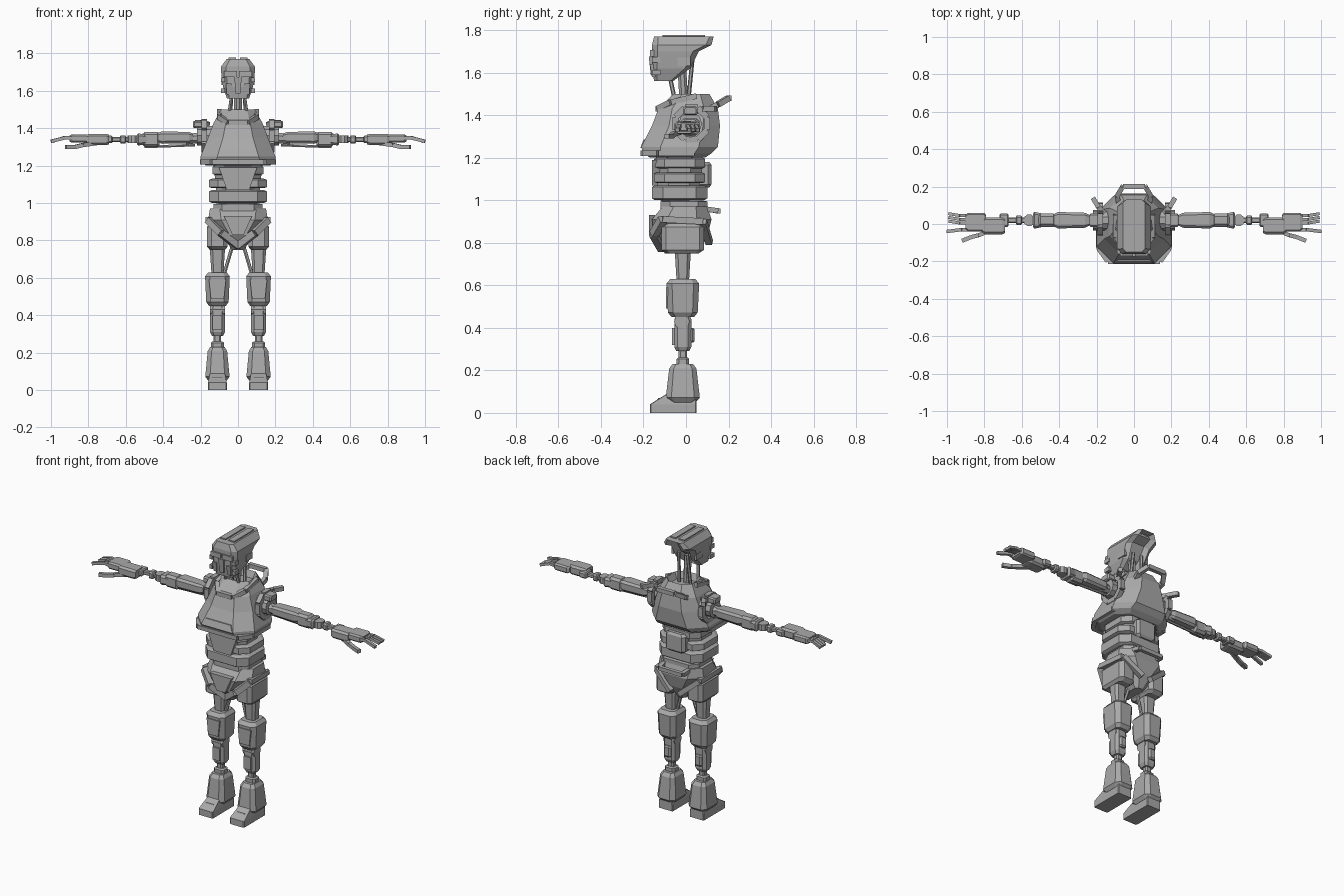
import bpy
import bmesh
import math
from mathutils import Vector, Matrix

default_cube = bpy.data.objects.get("Cube")
if default_cube:
    bpy.data.objects.remove(default_cube, do_unlink=True)

grey = bpy.data.materials.new("plain grey")
grey.use_nodes = True
grey.diffuse_color = (.4, .4, .4, 1)
grey.node_tree.nodes["Principled BSDF"].inputs["Base Color"].default_value = grey.diffuse_color


def finish(name, bm, mirrored):
    """Turn a bmesh into a flat shaded object, optionally mirrored to the right side."""
    bmesh.ops.recalc_face_normals(bm, faces=bm.faces)
    mesh = bpy.data.meshes.new(name)
    bm.to_mesh(mesh)
    bm.free()
    mesh.materials.append(grey)
    obj = bpy.data.objects.new(name, mesh)
    bpy.context.collection.objects.link(obj)
    if mirrored:
        obj.modifiers.new("mirror", "MIRROR").use_mirror_merge = False
    return obj


def skin(name, sections, axis, cut, mirrored):
    """Skin chamfered rectangles, each given as position, middle and size, along an axis."""
    bm = bmesh.new()
    loops = []
    for position, middle, size in sections:
        wide, deep = size[0] / 2, size[1] / 2
        corner = cut * min(size)
        quarter = [(wide, deep - corner), (wide - corner, deep)]
        outline = quarter + [(-a, b) for a, b in reversed(quarter)]
        outline += [(-a, -b) for a, b in outline]
        placed = [(a + middle[0], b + middle[1]) for a, b in outline]
        loops.append([bm.verts.new((a, b, position) if axis == "z" else (position, a, b)) for a, b in placed])
    for low, high in zip(loops, loops[1:]):
        for i in range(len(low)):
            bm.faces.new((low[i - 1], low[i], high[i], high[i - 1]))
    bm.faces.new(loops[0])
    bm.faces.new(loops[-1])
    return finish(name, bm, mirrored)


def body(name, rings, x=0, cut=.25):
    """Upright shell from rings of height, half width, front and back."""
    sections = [(height, (x, (front + back) / 2), (half * 2, back - front)) for height, half, front, back in rings]
    return skin(name, sections, "z", cut, x != 0)


def armor(name, low, high, middle, size, flare=1, axis="z", mirrored=True, pinch=.75, edge=.12):
    """Chamfered limb block with pinched ends; flare scales the far end."""
    steps = ((0, pinch), (edge, 1), (1 - edge, flare), (1, flare * pinch))
    sections = [(low + (high - low) * t, middle, Vector(size) * scale) for t, scale in steps]
    return skin(name, sections, axis, .2, mirrored)


def leg(name, low, high, width, depth, flare=1, shift=0):
    return armor(name, low, high, (.11, shift - .015), (width, depth), flare)


def arm(name, start, end, depth, height, flare=1, lift=0):
    return armor(name, start, end, (.02, 1.34 + lift), (depth, height), flare, axis="x")


def bar(name, start, end, radius, sides=4, mirrored=True):
    """Straight strut or joint pin between two points."""
    start, end = Vector(start), Vector(end)
    span = end - start
    grow = math.sqrt(2) if sides == 4 else 1
    turn = span.to_track_quat("Z", "Y").to_matrix().to_4x4()
    place = Matrix.Translation((start + end) / 2) @ turn @ Matrix.Rotation(math.pi / sides, 4, "Z")
    bm = bmesh.new()
    bmesh.ops.create_cone(bm, cap_ends=True, segments=sides, radius1=radius * grow,
                          radius2=radius * grow, depth=span.length, matrix=place)
    return finish(name, bm, mirrored)


def chain(name, points, radius):
    """Run of square struts through several points."""
    for start, end in zip(points, points[1:]):
        bar(name, start, end, radius)


def block(name, middle, size, top=1, lean=0, mirrored=True):
    """Box whose upper edge is scaled in width and leaned backward."""
    bm = bmesh.new()
    bmesh.ops.create_cube(bm, size=1)
    for vert in bm.verts:
        raised = vert.co.z > 0
        vert.co *= Vector(size)
        if raised:
            vert.co.x *= top
            vert.co.y += lean
        vert.co += Vector(middle)
    return finish(name, bm, mirrored)


def recess(obj, rule, thickness, depth):
    """Sink the faces whose normal passes a rule."""
    bm = bmesh.new()
    bm.from_mesh(obj.data)
    bm.normal_update()
    chosen = [face for face in bm.faces if rule(face.normal)]
    bmesh.ops.inset_region(bm, faces=chosen, thickness=thickness, depth=-depth)
    bm.to_mesh(obj.data)
    bm.free()


# Head: hood with hollow rear, face ridges and crown panels
head = body("head", [(1.56, .06, -.15, -.06), (1.62, .08, -.16, .02), (1.7, .09, -.16, .06),
                     (1.73, .09, -.16, .12), (1.77, .06, -.15, .13)], cut=.15)
recess(head, lambda n: n.y > .3 and n.z < -.1 and abs(n.x) < .3, .015, .04)
block("crown_panel", middle=(.03, -.01, 1.77), size=(.04, .2, .015))
block("brow", middle=(.04, -.16, 1.69), size=(.07, .02, .03))
block("nose", middle=(0, -.155, 1.63), size=(.025, .02, .09), top=1.6, lean=-.01, mirrored=False)
block("cheek", middle=(.05, -.15, 1.61), size=(.02, .02, .06), top=1.5, lean=-.01)
block("temple_plate", middle=(.08, -.01, 1.65), size=(.015, .06, .04))
for height in (1.6, 1.66):
    block("jaw_clip", middle=(.08, -.14, height), size=(.02, .04, .025))

# Neck: centre column and tendons
bar("neck_column", (0, -.01, 1.46), (0, -.02, 1.63), radius=.022, sides=8, mirrored=False)
bar("front_neck_tendon", (.05, -.05, 1.46), (.03, -.08, 1.6), radius=.01, sides=6)
bar("rear_neck_tendon", (.04, .01, 1.46), (.03, .03, 1.66), radius=.01, sides=6)

# Chest shell with collar, vent, lower lip and handle
chest = body("chest", [(1.2, .17, -.17, .09), (1.22, .2, -.2, .12), (1.25, .2, -.21, .15),
                       (1.35, .16, -.16, .16), (1.43, .13, -.13, .15), (1.5, .09, -.06, .11)])
recess(chest, lambda n: n.z > .9, .02, .04)
block("chest_vent", middle=(0, -.2, 1.265), size=(.22, .03, .04), top=.8, lean=.015, mirrored=False)
chain("collar", [(0, -.13, 1.43), (.05, -.13, 1.43), (.1, -.07, 1.46), (.1, .05, 1.49)], radius=.013)
chain("chest_lip", [(0, -.2, 1.22), (.14, -.2, 1.22), (.19, -.13, 1.22), (.19, .04, 1.22)], radius=.013)
chain("carry_handle", [(.08, .1, 1.42), (.09, .15, 1.45), (.06, .2, 1.48), (0, .2, 1.48)], radius=.013)

# Waist: core, belly plate, rib bands and back pack
waist = (0, -.03)
body("waist_core", [(.96, .07, -.08, .05), (1.01, .11, -.13, .06), (1.2, .13, -.14, .08)])
block("belly_plate", middle=(0, -.14, 1.13), size=(.12, .04, .12), top=1.7, mirrored=False)
armor("lower_rib_band", 1, 1.07, waist, (.31, .26), mirrored=False, pinch=.9)
armor("middle_rib_band", 1.08, 1.13, waist, (.31, .24), mirrored=False, pinch=.9)
armor("rib_roof", 1.15, 1.2, waist, (.27, .24), mirrored=False, pinch=.9)
armor("back_pack", 1.06, 1.18, (0, .08), (.14, .08), mirrored=False)

# Pelvis: belt, tapered bowl, angled guards and rear bracket
armor("belt", .95, 1, (0, -.01), (.26, .22), mirrored=False)
body("pelvis", [(.75, .03, -.1, .06), (.83, .09, -.15, .1), (.91, .16, -.16, .12), (.97, .15, -.11, .1)])
block("groin_plate", middle=(0, -.16, .88), size=(.06, .03, .1), top=2.5, mirrored=False)
chain("front_guard", [(0, -.11, .77), (.09, -.15, .84), (.16, -.11, .91)], radius=.018)
chain("rear_guard", [(.16, -.11, .91), (.15, .08, .9), (.03, .11, .8)], radius=.015)
chain("rear_bracket", [(.09, .08, .96), (.08, .15, .95), (0, .15, .95)], radius=.012)

# Legs
leg("hip", .75, .89, width=.11, depth=.2)
leg("thigh", .6, .86, width=.065, depth=.06, flare=1.4)
bar("thigh_rod", (.03, -.01, .77), (.08, -.02, .6), radius=.01, sides=6)
leg("knee_guard", .45, .63, width=.12, depth=.14, flare=1.1)
block("knee_plate", middle=(.11, -.085, .54), size=(.07, .02, .1), top=1.3)
bar("knee_joint", (.07, -.02, .43), (.15, -.02, .43), radius=.036, sides=10)
leg("shin", .29, .46, width=.08, depth=.08)
block("shin_plate", middle=(.11, -.055, .36), size=(.05, .02, .08))
leg("calf_block", .33, .4, width=.05, depth=.05, shift=.03)
leg("ankle_cuff", .2, .26, width=.07, depth=.06)
leg("ankle", .2, .3, width=.04, depth=.04)
leg("boot", .05, .23, width=.13, depth=.16, flare=.8)
body("foot", [(0, .05, -.17, .05), (.04, .05, -.17, .05), (.09, .04, -.09, .05)], x=.11, cut=.05)
block("toe_cap", middle=(.11, -.13, .04), size=(.07, .06, .06), top=.8, lean=.03)

# Shoulders: eight sided frame around a round joint, with a cap and rear fin
corners = [math.pi * (i + .5) / 4 for i in range(9)]
chain("shoulder_frame", [(.18, .025 + .08 * math.cos(a), 1.36 + .08 * math.sin(a)) for a in corners], radius=.015)
bar("shoulder_joint", (.12, .02, 1.36), (.22, .02, 1.36), radius=.055, sides=10)
bar("shoulder_pin", (.2, .02, 1.35), (.28, .02, 1.34), radius=.03, sides=8)
chain("shoulder_fin", [(.16, .06, 1.42), (.19, .09, 1.43), (.22, .14, 1.43)], radius=.013)
arm("shoulder_cap", .18, .24, depth=.07, height=.04, lift=.08)

# Arms
arm("upper_arm", .24, .43, depth=.08, height=.06, flare=1.1, lift=.01)
bar("arm_rod", (.23, .02, 1.31), (.5, .02, 1.3), radius=.008, sides=6)
arm("elbow", .42, .51, depth=.07, height=.08)
arm("elbow_flare", .48, .54, depth=.07, height=.05, flare=1.3)
bar("elbow_joint", (.56, .02, 1.32), (.56, .02, 1.36), radius=.032, sides=10)
arm("forearm_rod", .53, .7, depth=.03, height=.025)
arm("forearm_cuff", .6, .63, depth=.05, height=.045)
arm("wrist_cuff", .67, .72, depth=.07, height=.04)

# Hands: palm, three fanned fingers and two forward digits
armor("wrist", .69, .81, (-.01, 1.34), (.09, .06), axis="x", pinch=.85)
armor("palm", .79, .9, (.01, 1.345), (.1, .045), axis="x")
for spread in range(3):
    root = Vector((.87, .005 + .02 * spread, 1.345))
    knuckle = root + Vector((.06, 0, .005))
    chain("finger", [root, knuckle, knuckle + Vector((.06, .01, -.02))], radius=.008)
chain("first_finger", [(.84, -.03, 1.34), (.92, -.03, 1.35), (1, -.04, 1.33)], radius=.009)
chain("thumb", [(.76, -.03, 1.32), (.83, -.06, 1.31), (.87, -.07, 1.3), (.92, -.09, 1.3)], radius=.011)
